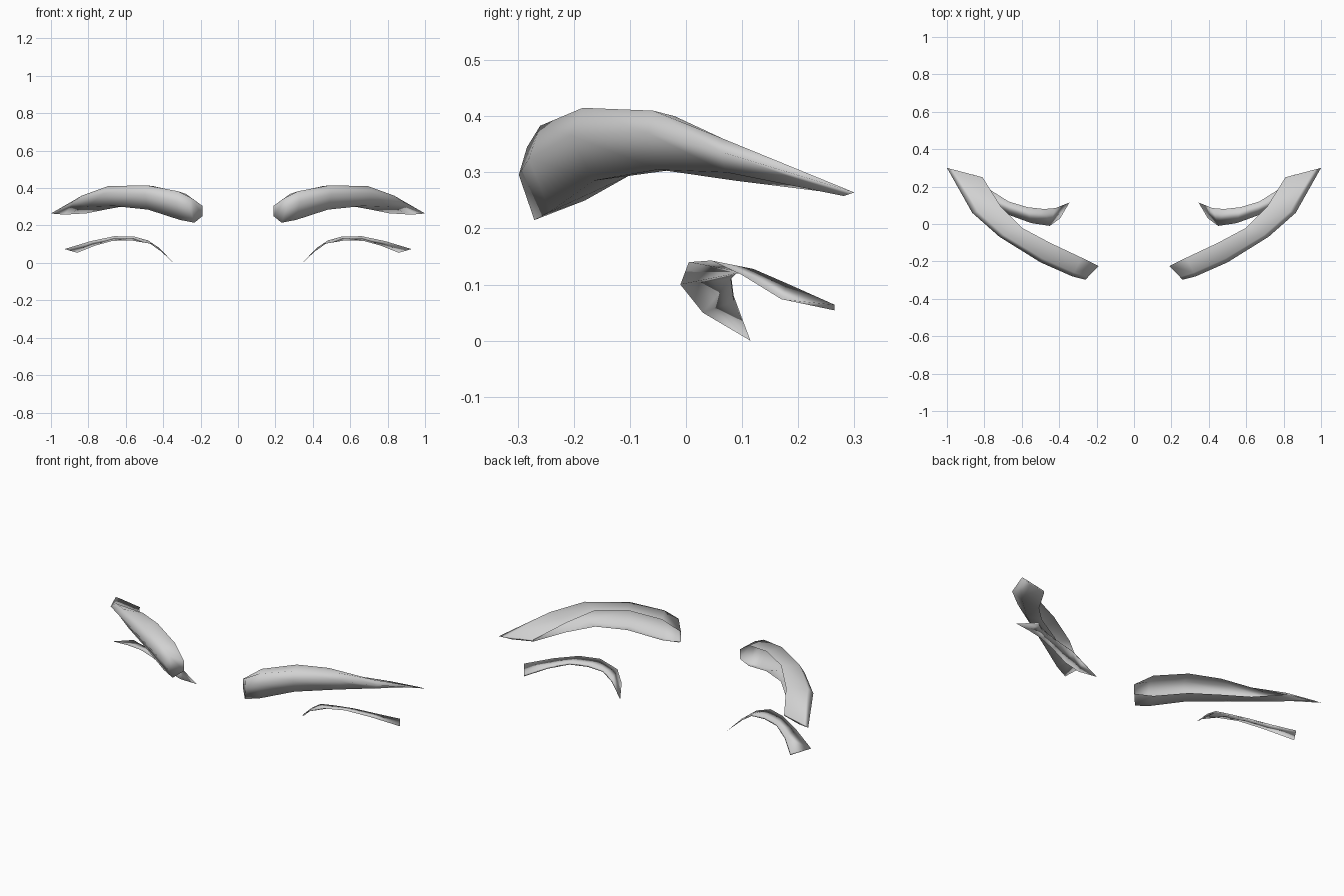
import bpy
import bmesh
from mathutils import Vector

cube = bpy.data.objects.get("Cube")
if cube:
    bpy.data.objects.remove(cube, do_unlink=True)

# One plain grey for everything
grey = bpy.data.materials.new("light_grey")
grey.use_nodes = True
colour = (0.64, 0.64, 0.64, 1.0)
grey.diffuse_color = colour
shader = next(n for n in grey.node_tree.nodes if n.type == 'BSDF_PRINCIPLED')
shader.inputs["Base Color"].default_value = colour


def loft(name, sections, closed):
    """Skin cross-sections into a smooth strip, cap its ends, mirror it across x."""
    bm = bmesh.new()
    rings = [[bm.verts.new(point) for point in section] for section in sections]
    count = len(rings[0])
    for ring, following in zip(rings, rings[1:]):
        for i in range(count if closed else count - 1):
            j = (i + 1) % count
            bm.faces.new((ring[i], ring[j], following[j], following[i]))
    bm.faces.new(rings[0])
    bm.faces.new(rings[-1])
    bmesh.ops.remove_doubles(bm, verts=bm.verts, dist=0.0005)
    bmesh.ops.recalc_face_normals(bm, faces=bm.faces)
    for face in bm.faces:
        face.smooth = True
    mesh = bpy.data.meshes.new(name)
    bm.to_mesh(mesh)
    bm.free()
    mesh.materials.append(grey)
    obj = bpy.data.objects.new(name, mesh)
    bpy.context.collection.objects.link(obj)
    mirror = obj.modifiers.new("mirror", 'MIRROR')
    mirror.use_mirror_merge = False


def brow_section(back, front, front_z, back_z):
    """Rounded front with a nearly flat top, hollow towards the back."""
    back, front = Vector(back), Vector(front)
    top, bottom = front_z
    upper = back.lerp(front, 0.8)
    lower = back.lerp(front, 0.62)
    middle = bottom + (top - bottom) * 0.62
    return [
        (*back, back_z[0]),
        (*upper, top),
        (*front, middle),
        (*lower, bottom),
        (*back, back_z[1]),
    ]


# Eyebrows: back xy, front xy, front top and bottom, back top and bottom
brow_stations = [
    ((0.19, -0.225), (0.26, -0.298), (0.345, 0.215), (0.305, 0.25)),
    ((0.28, -0.18), (0.33, -0.28), (0.383, 0.23), (0.37, 0.25)),
    ((0.45, -0.10), (0.50, -0.205), (0.415, 0.285), (0.41, 0.295)),
    ((0.60, -0.02), (0.72, -0.068), (0.41, 0.305), (0.40, 0.305)),
    ((0.71, 0.09), (0.865, 0.06), (0.36, 0.30), (0.34, 0.285)),
    ((0.81, 0.25), (1.0, 0.30), (0.268, 0.258), (0.275, 0.265)),
]
loft("eyebrows", [brow_section(*s) for s in brow_stations], closed=False)

# Eyelashes: lid edge and outer tip edge of a thin wedge
lash_stations = [
    ((0.42, 0.085, 0.07), (0.395, 0.03, 0.05)),
    ((0.48, 0.08, 0.11), (0.45, -0.01, 0.10)),
    ((0.57, 0.09, 0.12), (0.55, 0.005, 0.14)),
    ((0.67, 0.12, 0.118), (0.66, 0.045, 0.143)),
    ((0.765, 0.18, 0.092), (0.785, 0.10, 0.117)),
    ((0.86, 0.265, 0.054), (0.928, 0.17, 0.074)),
]
lift = Vector((0, 0, 0.01))
inner_tip = (0.345, 0.115, 0.0)
lash_sections = [[inner_tip] * 3]
for lid, tip in lash_stations:
    lash_sections.append([lid, Vector(lid) + lift, tip])
loft("eyelashes", lash_sections, closed=True)
